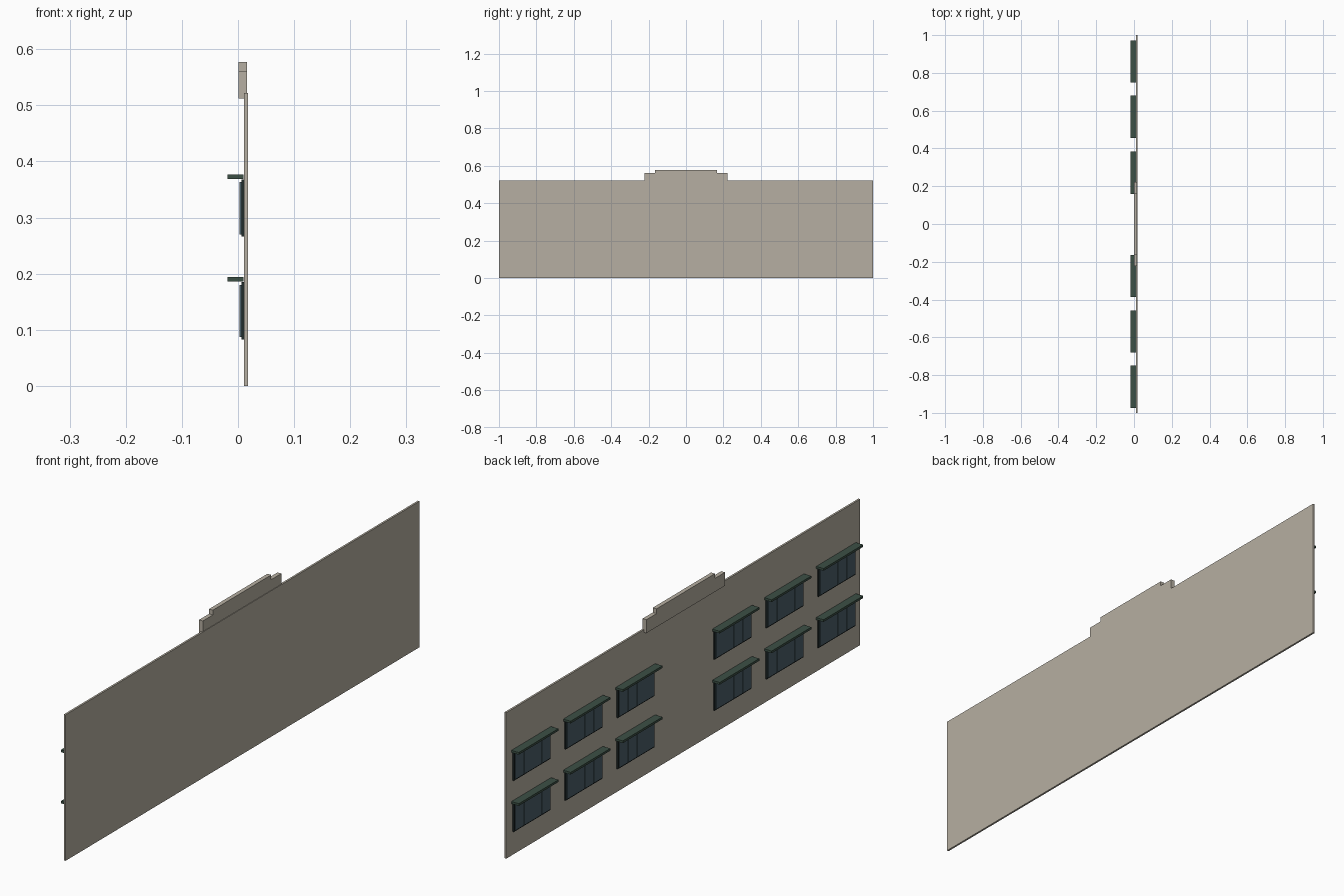
import bpy, bmesh

if "Cube" in bpy.data.objects:
    bpy.data.objects.remove(bpy.data.objects["Cube"])


def material(name, rgb):
    m = bpy.data.materials.new(name)
    m.diffuse_color = (*rgb, 1)
    m.use_nodes = True
    m.node_tree.nodes["Principled BSDF"].inputs["Base Color"].default_value = m.diffuse_color
    return m


STONE = material("warm_stone", (0.47, 0.43, 0.36))
GREEN = material("dark_green", (0.045, 0.08, 0.06))
FRAME = material("frame_black_green", (0.015, 0.025, 0.024))
GLASS = material("slate_glass", (0.07, 0.115, 0.14))


def add_object(name, bm, mat):
    bmesh.ops.recalc_face_normals(bm, faces=bm.faces)
    me = bpy.data.meshes.new(name)
    bm.to_mesh(me)
    bm.free()
    me.materials.append(mat)
    ob = bpy.data.objects.new(name, me)
    bpy.context.collection.objects.link(ob)
    return ob


def box(name, x, y, z, mat):
    """Box from (min, max) pairs on each axis."""
    bm = bmesh.new()
    bmesh.ops.create_cube(bm, size=1)
    for v in bm.verts:
        v.co = [r[0] + (c + 0.5) * (r[1] - r[0]) for c, r in zip(v.co, (x, y, z))]
    return add_object(name, bm, mat)


# Wall slab
box("wall", (0.011, 0.018), (-1, 1), (0, 0.522), STONE)

# Stepped parapet, an extruded profile
profile = [(-0.222, 0.512), (0.222, 0.512), (0.222, 0.56), (0.165, 0.56),
           (0.165, 0.577), (-0.165, 0.577), (-0.165, 0.56), (-0.222, 0.56)]
bm = bmesh.new()
face = bm.faces.new([bm.verts.new((0.001, y, z)) for y, z in profile])
ext = bmesh.ops.extrude_face_region(bm, geom=[face])
bmesh.ops.translate(bm, vec=(0.015, 0, 0),
                    verts=[g for g in ext["geom"] if isinstance(g, bmesh.types.BMVert)])
add_object("parapet", bm, STONE)

# Two rows of six windows, each with a backing frame, four panes and a canopy
HALF, PANES = 0.104, 4
for z in (0.083, 0.266):
    for yc in (-0.862, -0.569, -0.275, 0.272, 0.567, 0.86):
        box("window_frame", (0.006, 0.011), (yc - HALF, yc + HALF), (z, z + 0.102), FRAME)
        step = 2 * (HALF - 0.004) / PANES
        for i in range(PANES):
            y0 = yc - HALF + 0.004 + i * step
            box("window_pane", (0.003, 0.006), (y0 + 0.001, y0 + step - 0.001),
                (z + 0.004, z + 0.097), GLASS)
        box("canopy", (-0.019, 0.010), (yc - 0.112, yc + 0.112), (z + 0.103, z + 0.111), GREEN)
